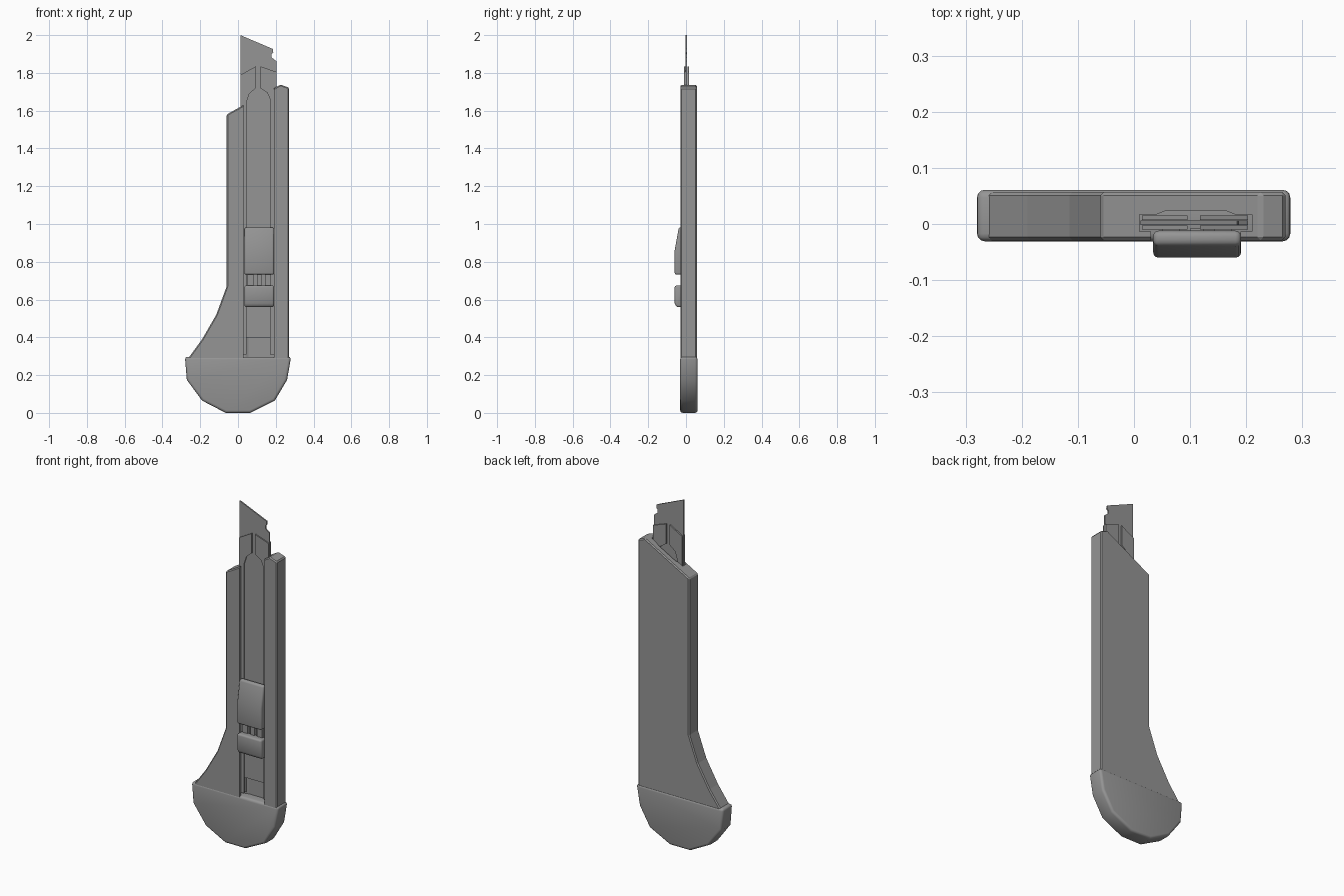
import bpy, bmesh, math

cube = bpy.data.objects.get("Cube")
if cube:
    bpy.data.objects.remove(cube, do_unlink=True)

GREY = (0.3, 0.3, 0.3, 1.0)
grey = bpy.data.materials.new("plain grey")
grey.use_nodes = True
grey.diffuse_color = GREY
grey.node_tree.nodes["Principled BSDF"].inputs["Base Color"].default_value = GREY


def apply(obj, kind, **settings):
    mod = obj.modifiers.new(kind.lower(), kind)
    for key, value in settings.items():
        setattr(mod, key, value)
    bpy.context.view_layer.objects.active = obj
    bpy.ops.object.modifier_apply(modifier=mod.name)


def prism(name, outline, start, end, axis="y", bevel=0, segments=1):
    """Extrude an outline: (x, z) along y, (x, y) along z, (y, z) along x."""
    place = {"y": lambda a, b, t: (a, t, b),
             "z": lambda a, b, t: (a, b, t),
             "x": lambda a, b, t: (t, a, b)}[axis]
    bm = bmesh.new()
    rings = [[bm.verts.new(place(a, b, t)) for a, b in outline] for t in (start, end)]
    n = len(outline)
    for ring in rings:
        bm.faces.new(ring)
    for i in range(n):
        j = (i + 1) % n
        bm.faces.new((rings[0][i], rings[0][j], rings[1][j], rings[1][i]))
    bmesh.ops.recalc_face_normals(bm, faces=bm.faces)
    mesh = bpy.data.meshes.new(name)
    bm.to_mesh(mesh)
    bm.free()
    mesh.materials.append(grey)
    obj = bpy.data.objects.new(name, mesh)
    bpy.context.collection.objects.link(obj)
    if bevel:
        apply(obj, "BEVEL", width=bevel, segments=segments, limit_method="ANGLE",
              angle_limit=math.radians(40))
    return obj


def smooth(obj, angle):
    bpy.ops.object.select_all(action="DESELECT")
    obj.select_set(True)
    bpy.context.view_layer.objects.active = obj
    bpy.ops.object.shade_smooth_by_angle(angle=math.radians(angle))


# Handle with a flared lower corner and slanted mouth
handle = prism("handle", [(-0.06, 1.58), (0.225, 1.738), (0.27, 1.722), (0.27, 0.28),
                          (-0.27, 0.28), (-0.19, 0.39), (-0.115, 0.52), (-0.06, 0.67)],
               -0.029, 0.057, bevel=0.006)

# Blade channel: narrow front slot, wide blade pocket, shallow rear groove
channel = prism("channel_cutter",
                [(0.03, -0.1), (0.19, -0.1), (0.19, -0.013), (0.21, -0.013),
                 (0.21, 0.017), (0.18, 0.017), (0.165, 0.023), (0.055, 0.023),
                 (0.04, 0.017), (0.01, 0.017), (0.01, -0.013), (0.03, -0.013)],
                0.29, 2.2, axis="z")
channel.hide_render = True
apply(handle, "BOOLEAN", operation="DIFFERENCE", object=channel, solver="EXACT")
bpy.data.objects.remove(channel, do_unlink=True)

# Rounded end cap
cap = prism("end_cap", [(-0.281, 0.297), (-0.271, 0.175), (-0.19, 0.065), (-0.065, 0.0),
                        (0.065, 0.0), (0.195, 0.065), (0.26, 0.175), (0.281, 0.297)],
            -0.031, 0.061, bevel=0.014, segments=3)
smooth(cap, 35)

# Blade with slanted tip and a notch on its spine
prism("blade", [(0.012, 0.4), (0.012, 2.0), (0.184, 1.927), (0.187, 1.908), (0.178, 1.9),
                (0.178, 1.882), (0.203, 1.862), (0.203, 0.4)], -0.002, 0.006)

# Blade carrier: two split sheets in front of and behind the blade
for side, y0, y1 in (("front", -0.01, -0.003), ("back", 0.007, 0.015)):
    prism("carrier_left_" + side, [(0.014, 0.31), (0.014, 1.79), (0.095, 1.835), (0.095, 1.72),
                                   (0.06, 1.69), (0.045, 1.645), (0.045, 0.31)], y0, y1)
    prism("carrier_right_" + side, [(0.203, 0.31), (0.203, 1.805), (0.118, 1.835), (0.118, 1.72),
                                    (0.155, 1.695), (0.17, 1.66), (0.17, 0.31)], y0, y1)

# Thumb slider: ramped upper pad, lower pad and joining bars
pads = {
    "slider_upper": [(-0.012, 0.732), (-0.06, 0.732), (-0.06, 0.86), (-0.038, 0.982),
                     (-0.012, 0.982)],
    "slider_lower": [(-0.012, 0.56), (-0.05, 0.56), (-0.06, 0.58), (-0.06, 0.674),
                     (-0.012, 0.674)],
}
for name, side_outline in pads.items():
    smooth(prism(name, side_outline, 0.034, 0.191, axis="x", bevel=0.01, segments=3), 35)
for name, x0, x1 in (("left", 0.05, 0.082), ("middle", 0.1, 0.125), ("right", 0.143, 0.175)):
    prism("slider_bar_" + name, [(-0.028, 0.66), (-0.028, 0.745), (-0.008, 0.745),
                                 (-0.008, 0.66)], x0, x1, axis="x")
